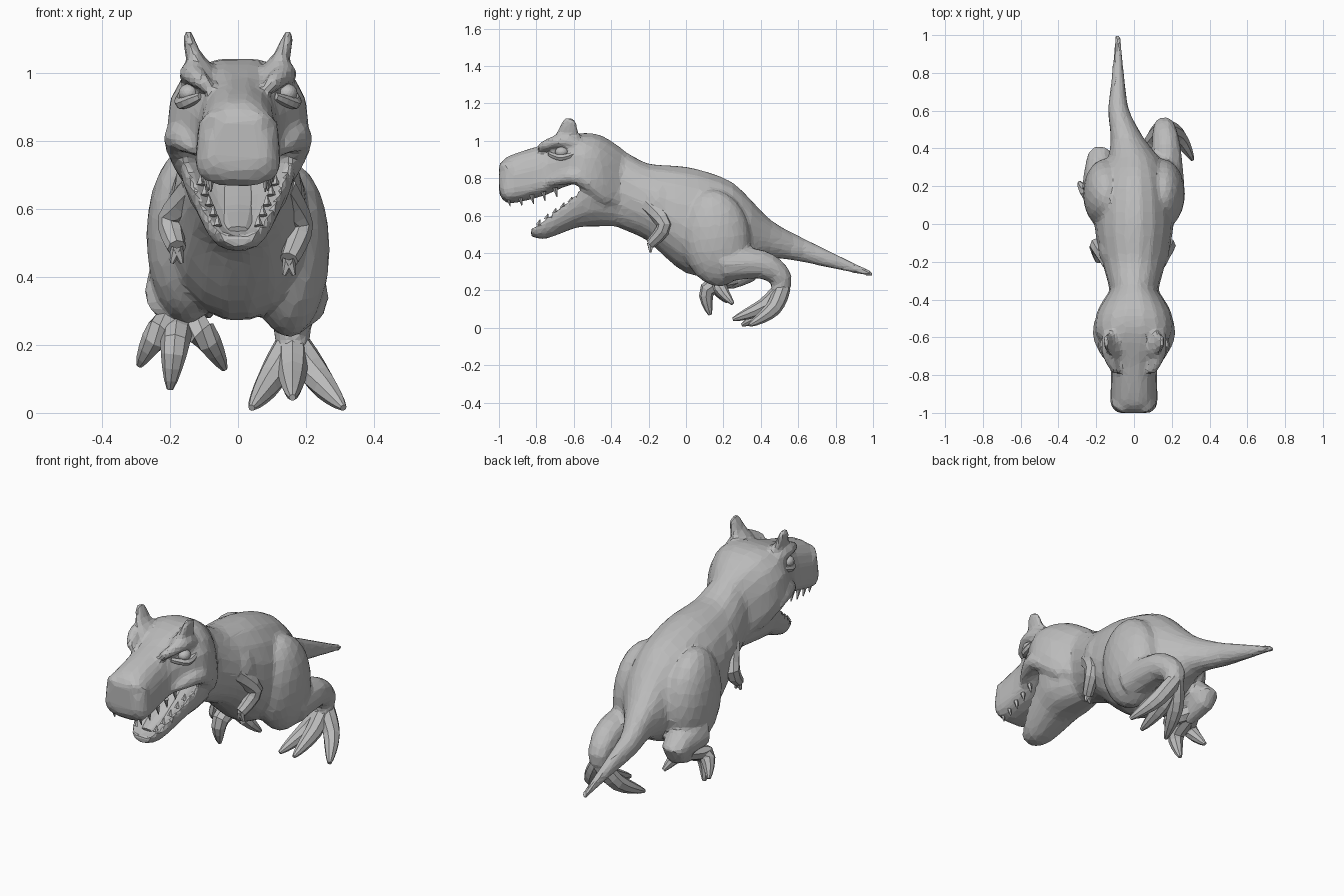
import bpy, bmesh, math
from mathutils import Vector, Matrix

cube = bpy.data.objects.get("Cube")
if cube:
    bpy.data.objects.remove(cube)

GREY = (0.5, 0.5, 0.5, 1)
skin = bpy.data.materials.new("grey_skin")
skin.use_nodes = True
skin.diffuse_color = GREY
skin.node_tree.nodes["Principled BSDF"].inputs["Base Color"].default_value = GREY


def finish(name, bm):
    bmesh.ops.recalc_face_normals(bm, faces=bm.faces)
    mesh = bpy.data.meshes.new(name)
    bm.to_mesh(mesh)
    bm.free()
    mesh.materials.append(skin)
    part = bpy.data.objects.new(name, mesh)
    bpy.context.collection.objects.link(part)
    return part


def refine(rows, levels=2):
    """Insert spline midpoints between stations."""
    rows = [Vector(row) for row in rows]
    for _ in range(levels):
        padded = [rows[0]] + rows + [rows[-1]]
        finer = []
        for before, start, end, after in zip(padded, padded[1:], padded[2:], padded[3:]):
            middle = (start + end) / 2
            finer += [start, middle + (middle - (before + after) / 2) / 8]
        rows = finer + [rows[-1]]
    return rows


def bridge(name, rings):
    bm = bmesh.new()
    loops = [[bm.verts.new(point) for point in ring] for ring in rings]
    for near, far in zip(loops, loops[1:]):
        for i in range(len(near)):
            bm.faces.new((near[i - 1], near[i], far[i], far[i - 1]))
    bm.faces.new(loops[0])
    bm.faces.new(loops[-1])
    return finish(name, bm)


def power(value, exponent):
    return math.copysign(abs(value) ** exponent, value)


def loft(name, stations, waist, exponent=1, dip=0, sway=lambda y: 0, sides=18):
    """Stations hold y, top, bottom, half width; a dip scoops the top into a trough."""
    rings = []
    for y, top, bottom, width in refine(stations):
        height = top - bottom
        middle = bottom + height * waist
        ring = []
        for i in range(sides):
            angle = math.tau * i / sides
            across = power(math.cos(angle), exponent)
            up = power(math.sin(angle), exponent)
            if up < 0:
                rise = up * waist
            elif dip:
                rise = -up * dip
                across *= 1 - min(up, 0.2)
            else:
                rise = up * (1 - waist)
            ring.append((sway(y) + width * across, y, middle + rise * height))
        rings.append(ring)
    return bridge(name, rings)


def tube(name, path, start, end, bulge=0, flat=1, sides=8, mirror=1):
    """Sweep a ring along a path; the radius runs from start to end with a swelling."""
    points = [Vector((p.x * mirror, p.y, p.z)) for p in refine(path)]
    last = len(points) - 1
    rings = []
    for i, point in enumerate(points):
        t = i / last
        radius = start + (end - start) * t + bulge * math.sin(math.pi * t)
        along = (points[min(i + 1, last)] - points[max(i - 1, 0)]).normalized()
        right = (Vector((1, 0, 0)) - along * along.x).normalized()
        up = along.cross(right) * flat
        angles = [math.tau * j / sides for j in range(sides)]
        rings.append([point + radius * (right * math.cos(a) + up * math.sin(a)) for a in angles])
    return bridge(name, rings)


def ball(name, centre, radii, tilt=0):
    bm = bmesh.new()
    place = Matrix.Translation(centre) @ Matrix.Rotation(tilt, 4, 'X') @ Matrix.Diagonal((*radii, 1))
    bmesh.ops.create_icosphere(bm, subdivisions=3, radius=1, matrix=place)
    return finish(name, bm)


def tooth(name, root, length, mirror):
    """Small cone, upward for a positive length."""
    root = Vector(root)
    tip = root + Vector((0, 0.01, length))
    tube(name, [root, tip], 0.014, 0.002, sides=5, mirror=mirror)


def leg(side, shank, ankle, tips, bow):
    """Three clawed toes that bow outward between ankle and tip; returns the shank."""
    ankle = Vector(ankle)
    for label, tip in zip(("inner", "middle", "outer"), tips):
        tip = Vector(tip)
        knuckle = (ankle + tip) / 2 + Vector(bow)
        tube(f"{side}_{label}_toe", [ankle, knuckle, tip], 0.04, 0.01, bulge=0.018)
    return tube(side + "_shank", shank, 0.1, 0.04, sides=10)


def fuse(parts):
    """Melt the flesh parts into one faceted skin."""
    bpy.ops.object.select_all(action='DESELECT')
    for part in parts:
        part.select_set(True)
    bpy.context.view_layer.objects.active = parts[0]
    bpy.ops.object.join()
    remesh = parts[0].modifiers.new("melt", 'REMESH')
    remesh.mode = 'VOXEL'
    remesh.voxel_size = 0.014
    relax = parts[0].modifiers.new("relax", 'SMOOTH')
    relax.iterations = 4
    facet = parts[0].modifiers.new("facet", 'DECIMATE')
    facet.ratio = 0.12


# Trunk and neck, with a tail that swings to the right
flesh = [loft("body", [
    (1, .3, .27, .015), (.7, .445, .335, .042), (.45, .58, .37, .09),
    (.25, .78, .28, .18), (0, .865, .29, .21), (-.2, .88, .46, .17),
    (-.35, .96, .53, .13), (-.5, 1.03, .6, .13)], waist=0.45,
    sway=lambda y: -0.085 * min(1, max(0, (y - 0.35) * 4)))]

# Upper head, hollow lower jaw and tongue
flesh += [
    loft("skull", [(-1, .86, .73, .08), (-.95, .92, .665, .125), (-.75, .985, .71, .125),
                   (-.58, 1.04, .77, .205), (-.45, 1.03, .67, .19), (-.33, .95, .58, .11)],
         waist=0.27, exponent=0.8),
    loft("lower_jaw", [(-.83, .54, .49, .055), (-.75, .59, .475, .1), (-.6, .71, .53, .15),
                       (-.5, .8, .54, .175), (-.35, .77, .54, .12)],
         waist=1, exponent=0.85, dip=0.4)]
tube("tongue", [(0, -.78, .54), (0, -.65, .6), (0, -.5, .7)], 0.03, 0.05, bulge=0.01, flat=0.3)

for side, s in (("left", 1), ("right", -1)):
    # Brow crest, broad horn, cheek pad and nostril rim
    flesh += [
        tube(side + "_brow", [(.09, -.79, .96), (.14, -.67, 1), (.13, -.5, .96)],
             0.018, 0.018, bulge=0.016, mirror=s),
        tube(side + "_horn", [(.1, -.63, 1), (.13, -.63, 1.05), (.15, -.62, 1.12)],
             0.036, 0.014, flat=2.4, mirror=s),
        tube(side + "_cheek", [(.12, -.74, .77), (.175, -.58, .81), (.13, -.42, .68)],
             0.015, 0.03, bulge=0.025, mirror=s),
        tube(side + "_nostril", [(.03, -.98, .8), (.06, -.975, .87), (.11, -.94, .83)],
             0.014, 0.016, bulge=0.012, mirror=s)]

    # Eye and lower lid
    ball(side + "_eye", (.145 * s, -.665, .94), (.03, .035, .028))
    tube(side + "_lower_lid", [(.11, -.73, .93), (.165, -.67, .91), (.17, -.6, .93)],
         0.012, 0.012, bulge=0.006, sides=6, mirror=s)

    # Teeth following both jaw edges
    for i in range(5):
        t = i / 4
        upper = (0.08 + 0.03 * t, -0.95 + 0.25 * t, 0.7 + 0.05 * t * t)
        lower = (0.06 + 0.05 * t, -0.79 + 0.17 * t, 0.55 + 0.12 * t)
        tooth(f"{side}_upper_tooth_{i}", upper, -0.05, s)
        tooth(f"{side}_lower_tooth_{i}", lower, 0.03, s)

    # Small arm and two fingers; the right one is held higher and wider
    lift = Vector((0, 0, 0)) if s > 0 else Vector((0.03, 0, 0.035))
    hand = Vector((.15, -.19, .45)) + lift
    elbow = Vector((.18, -.115, .55)) + lift / 2
    tube(side + "_arm", [(.12, -.2, .66), elbow, hand], 0.055, 0.028, mirror=s)
    for label, spread in (("inner", -0.015), ("outer", 0.015)):
        tip = hand + Vector((spread, 0, -0.045))
        tube(f"{side}_{label}_finger", [hand, tip], 0.02, 0.006, sides=6, mirror=s)

    # Shoulder and thigh muscles
    flesh += [ball(side + "_shoulder", (.11 * s, -.13, .64), (.08, .1, .15), 0.3),
              ball(side + "_thigh", (.15 * s, .16, .5 - .02 * s), (.12, .185, .26), 0.12)]

# Left leg reaches the ground, right leg is lifted with curled toes
flesh += [
    leg("left", [(.17, .2, .34), (.17, .4, .34), (.16, .51, .26), (.16, .48, .15)],
        ankle=(.16, .52, .22), bow=(0, .035, -.015),
        tips=[(.04, .3, .015), (.16, .25, .045), (.31, .34, .015)]),
    leg("right", [(-.18, .18, .36), (-.18, .35, .32), (-.17, .22, .24)],
        ankle=(-.17, .28, .27), bow=(0, -.09, .035),
        tips=[(-.04, .25, .13), (-.2, .13, .07), (-.29, .22, .14)])]
fuse(flesh)
